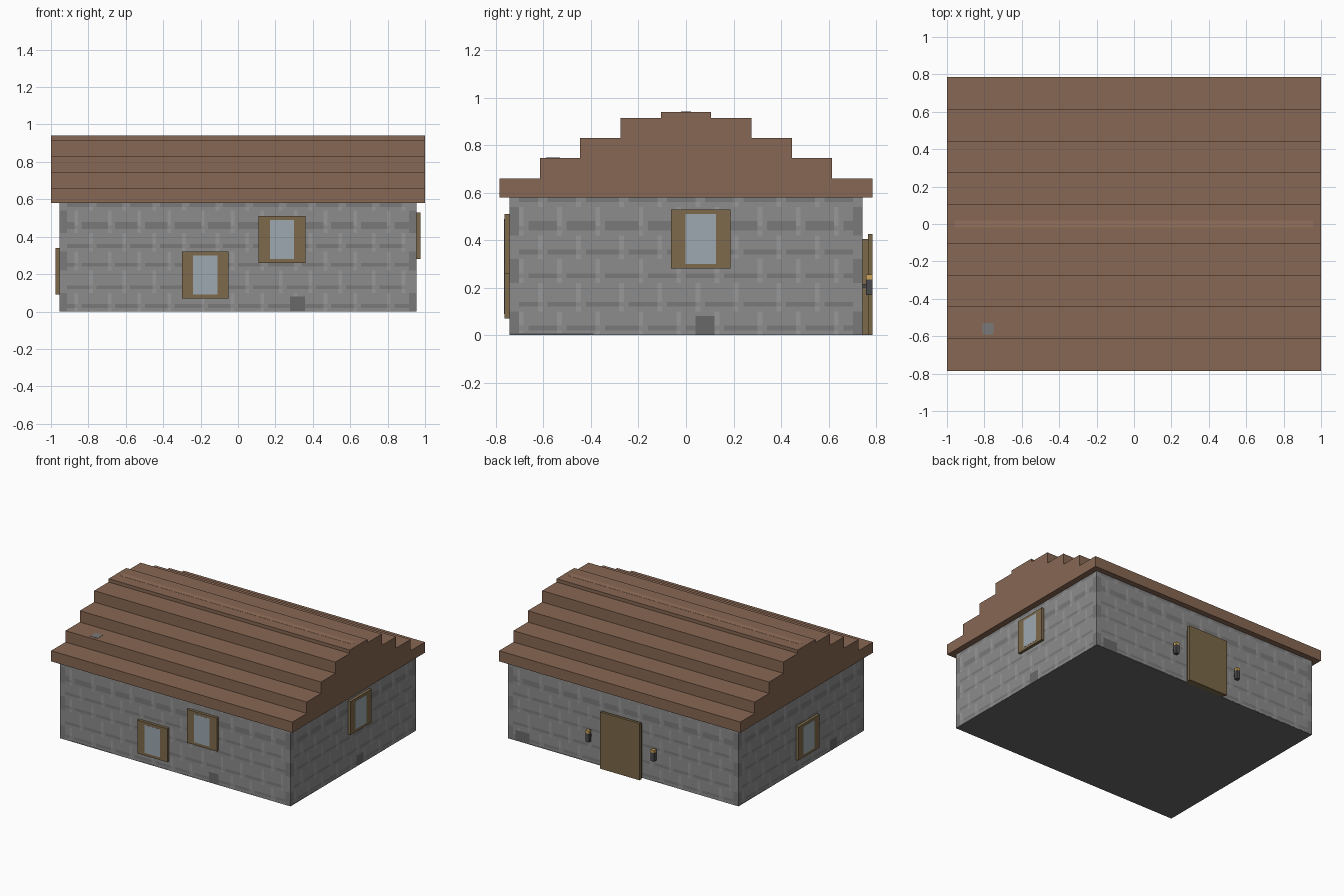
import bpy, bmesh
from math import pi
from mathutils import Matrix, Vector

if "Cube" in bpy.data.objects:
    bpy.data.objects.remove(bpy.data.objects["Cube"])


def material(name, r, g, b):
    m = bpy.data.materials.new(name)
    m.diffuse_color = [((c / 255 + 0.055) / 1.055) ** 2.4 for c in (r, g, b)] + [1]
    m.use_nodes = True
    m.node_tree.nodes["Principled BSDF"].inputs["Base Color"].default_value = m.diffuse_color
    return m


STONE = material("stone", 140, 140, 140)
DARK = material("dark_stone", 122, 122, 122)
LIGHT = material("light_stone", 152, 152, 152)
PATCH = material("patch_stone", 105, 105, 105)
ROOF = material("roof_wood", 135, 103, 83)
RIDGE = material("ridge_wood", 148, 113, 92)
FRAME = material("frame_wood", 126, 106, 76)
GLASS = material("glass", 158, 169, 176)
DOOR = material("door_wood", 122, 104, 72)
IRON = material("iron", 75, 75, 78)
FLAME = material("flame", 205, 165, 90)


def finish(name, bm, mats):
    me = bpy.data.meshes.new(name)
    bm.to_mesh(me)
    bm.free()
    for m in mats:
        me.materials.append(m)
    ob = bpy.data.objects.new(name, me)
    bpy.context.collection.objects.link(ob)
    return ob


def box(name, lo, hi, mat, turn=None):
    lo, hi = Vector(lo), Vector(hi)
    bm = bmesh.new()
    bmesh.ops.create_cube(bm, size=1)
    bmesh.ops.scale(bm, vec=hi - lo, verts=bm.verts)
    bmesh.ops.translate(bm, vec=(lo + hi) / 2, verts=bm.verts)
    if turn:
        bmesh.ops.transform(bm, matrix=turn, verts=bm.verts)
    return finish(name, bm, [mat])


# Half sizes of the walls, and their height
WX, WY, H = 0.955, 0.743, 0.58


def stone_kind(u, z, half, patch):
    """Masonry pattern: patch, corner quoins, dark course lines, light joints."""
    if patch[0] < u < patch[1] and z < 0.088:
        return 3
    row = int(z / 0.107)
    if half - abs(u) < 0.04:
        return 1 if row % 2 == 0 else 0
    v = (u + (0.083 if row % 2 else 0) + 10) % 0.166
    t = z - row * 0.107
    if v < 0.02 and not 0.02 < t < 0.04:
        return 2
    return 1 if 0.02 < t < 0.042 and v > 0.04 else 0


def wall(name, half, dist, angle, patch):
    """Flat wall whose grid cells are coloured as masonry."""
    nu, nz = round(2 * half / 0.02), 29
    bm = bmesh.new()
    bmesh.ops.create_grid(bm, x_segments=nu, y_segments=nz, size=1)
    for v in bm.verts:
        v.co = Vector((v.co.x * half, -dist, (v.co.y + 1) * H / 2))
    for f in bm.faces:
        c = f.calc_center_median()
        f.material_index = stone_kind(c.x, c.z, half, patch)
    bmesh.ops.transform(bm, matrix=Matrix.Rotation(angle, 4, 'Z'), verts=bm.verts)
    finish(name, bm, [STONE, DARK, LIGHT, PATCH])


# Walls and floor
wall("front_wall", WX, WY, 0, (0.27, 0.355))
wall("right_wall", WY, WX, pi / 2, (0.04, 0.125))
wall("back_wall", WX, WY, pi, (-0.89, -0.78))
wall("left_wall", WY, WX, -pi / 2, (0.34, 0.43))
box("floor", (-WX, -WY, 0), (WX, WY, 0.01), PATCH)

# Stepped roof: half profile mirrored, then extruded along x
steps = [(0.785, 0.66), (0.615, 0.745), (0.445, 0.83), (0.275, 0.915), (0.105, 0.94)]
half_profile, z0 = [], H
for y, z in steps:
    half_profile += [(y, z0), (y, z)]
    z0 = z
profile = half_profile + [(-y, z) for y, z in reversed(half_profile)]
bm = bmesh.new()
face = bm.faces.new([bm.verts.new((-1, y, z)) for y, z in profile])
ext = bmesh.ops.extrude_face_region(bm, geom=[face], use_keep_orig=True)
bmesh.ops.translate(bm, vec=(2, 0, 0),
                    verts=[g for g in ext["geom"] if isinstance(g, bmesh.types.BMVert)])
bmesh.ops.recalc_face_normals(bm, faces=bm.faces)
finish("stepped_roof", bm, [ROOF])

# Ridge strip and small grey vent on the roof
box("ridge_strip", (-0.96, -0.02, 0.93), (0.96, 0.02, 0.941), RIDGE)
box("roof_vent", (-0.81, -0.59, 0.74), (-0.75, -0.53, 0.747), DARK)


def window(name, u, z, dist, angle):
    """Shuttered window with lower left corner (u, z) on a turned wall."""
    turn = Matrix.Rotation(angle, 4, 'Z')
    box(name + "_frame", (u, -dist - 0.021, z), (u + 0.25, -dist + 0.005, z + 0.25), FRAME, turn)
    box(name + "_glass", (u + 0.06, -dist - 0.022, z + 0.02),
        (u + 0.19, -dist, z + 0.23), GLASS, turn)


window("front_low_window", -0.30, 0.07, WY, 0)
window("front_high_window", 0.11, 0.26, WY, 0)
window("right_window", -0.063, 0.28, WX, pi / 2)
window("left_window", -0.063, 0.09, WX, -pi / 2)

# Door on the back: inner frame and outer slab
box("door_frame", (-0.155, WY - 0.005, 0), (0.155, 0.766, 0.405), FRAME)
box("door", (-0.165, 0.765, 0), (0.165, 0.785, 0.425), DOOR)

# Lanterns either side of the door
for side, x in (("left", -0.27), ("right", 0.27)):
    box(side + "_lantern_body", (x - 0.014, 0.757, 0.17), (x + 0.014, 0.785, 0.235), IRON)
    box(side + "_lantern_light", (x - 0.014, 0.757, 0.235), (x + 0.014, 0.785, 0.255), FLAME)
    box(side + "_lantern_bracket", (x - 0.007, WY - 0.005, 0.20), (x + 0.007, 0.76, 0.215), IRON)
